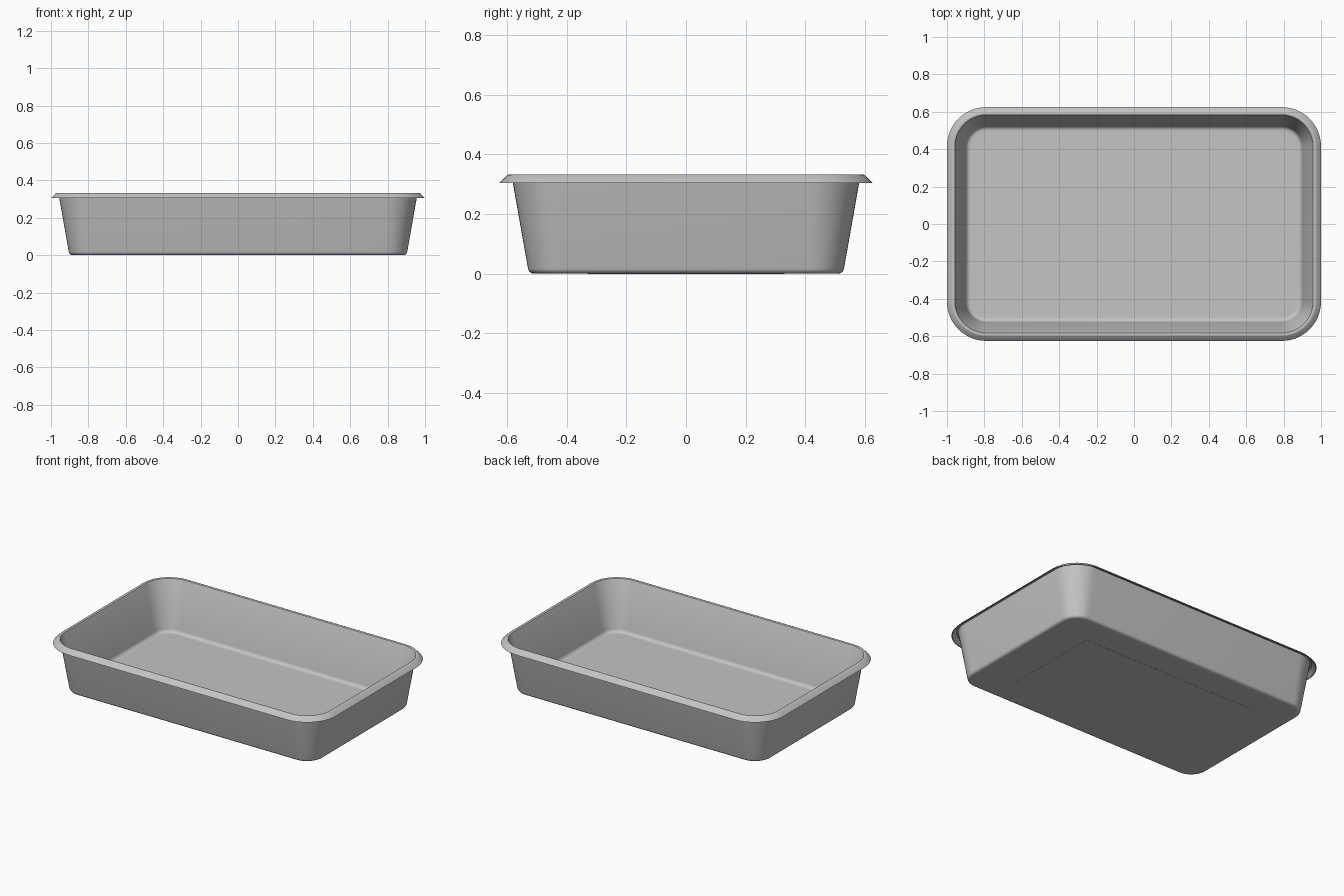
import bpy, bmesh, math

if "Cube" in bpy.data.objects:
    bpy.data.objects.remove(bpy.data.objects["Cube"])

# One plain grey for the whole tray
grey = bpy.data.materials.new("light_grey")
grey.diffuse_color = (0.55, 0.55, 0.55, 1.0)
grey.use_nodes = True
grey.node_tree.nodes["Principled BSDF"].inputs["Base Color"].default_value = grey.diffuse_color

CX, CY = 0.79, 0.415   # centres of the rounded corners
STEPS = 12             # segments per corner


def rounded_loop(bm, r, z):
    """Rounded rectangle of vertices at corner radius r and height z."""
    verts = []
    for q, (sx, sy) in enumerate([(1, 1), (-1, 1), (-1, -1), (1, -1)]):
        for i in range(STEPS + 1):
            a = math.radians(90 * (q + i / STEPS))
            verts.append(bm.verts.new((sx * CX + r * math.cos(a),
                                       sy * CY + r * math.sin(a), z)))
    return verts


def arc(r, z, radius, a0, a1, n):
    """Profile points on an arc, angles in degrees."""
    return [(r + radius * math.cos(math.radians(a0 + (a1 - a0) * i / n)),
             z + radius * math.sin(math.radians(a0 + (a1 - a0) * i / n)))
            for i in range(n + 1)]


# Cross-section: inner floor, fillet, wall, flared rim, then back down outside
profile = [(0.070, 0.008)]
profile += arc(0.085, 0.032, 0.024, -90, -10, 6)      # inner floor fillet
profile += [(0.165, 0.326), (0.168, 0.331)]           # inner wall and lip
profile += [(0.172, 0.333), (0.180, 0.333), (0.185, 0.331)]  # rim top
profile += [(0.210, 0.305), (0.204, 0.305)]           # flared skirt
profile += [(0.181, 0.327), (0.170, 0.327)]           # underside of rim
profile += [(0.1655, 0.305)]                          # outer wall
profile += arc(0.095, 0.021, 0.020, -10, -90, 6)      # outer bottom fillet
profile += [(0.070, 0.001)]

bm = bmesh.new()
loops = [rounded_loop(bm, r, z) for r, z in profile]
for a, b in zip(loops, loops[1:]):
    n = len(a)
    for i in range(n):
        j = (i + 1) % n
        bm.faces.new((a[i], a[j], b[j], b[i]))
bm.faces.new(loops[0])                 # floor inside
bm.faces.new(loops[-1][::-1])          # floor underside
bmesh.ops.recalc_face_normals(bm, faces=bm.faces)
mesh = bpy.data.meshes.new("tray")
bm.to_mesh(mesh)
bm.free()
mesh.materials.append(grey)
tray = bpy.data.objects.new("tray", mesh)
bpy.context.collection.objects.link(tray)
bpy.context.view_layer.objects.active = tray
tray.select_set(True)
bpy.ops.object.shade_smooth_by_angle(angle=math.radians(30))

# Slightly thicker rectangular panel in the middle of the floor
bpy.ops.mesh.primitive_cube_add(size=1, location=(0, 0, 0.005))
panel = bpy.context.object
panel.name = "floor_panel"
panel.scale = (1.29, 0.66, 0.010)
panel.data.materials.append(grey)
